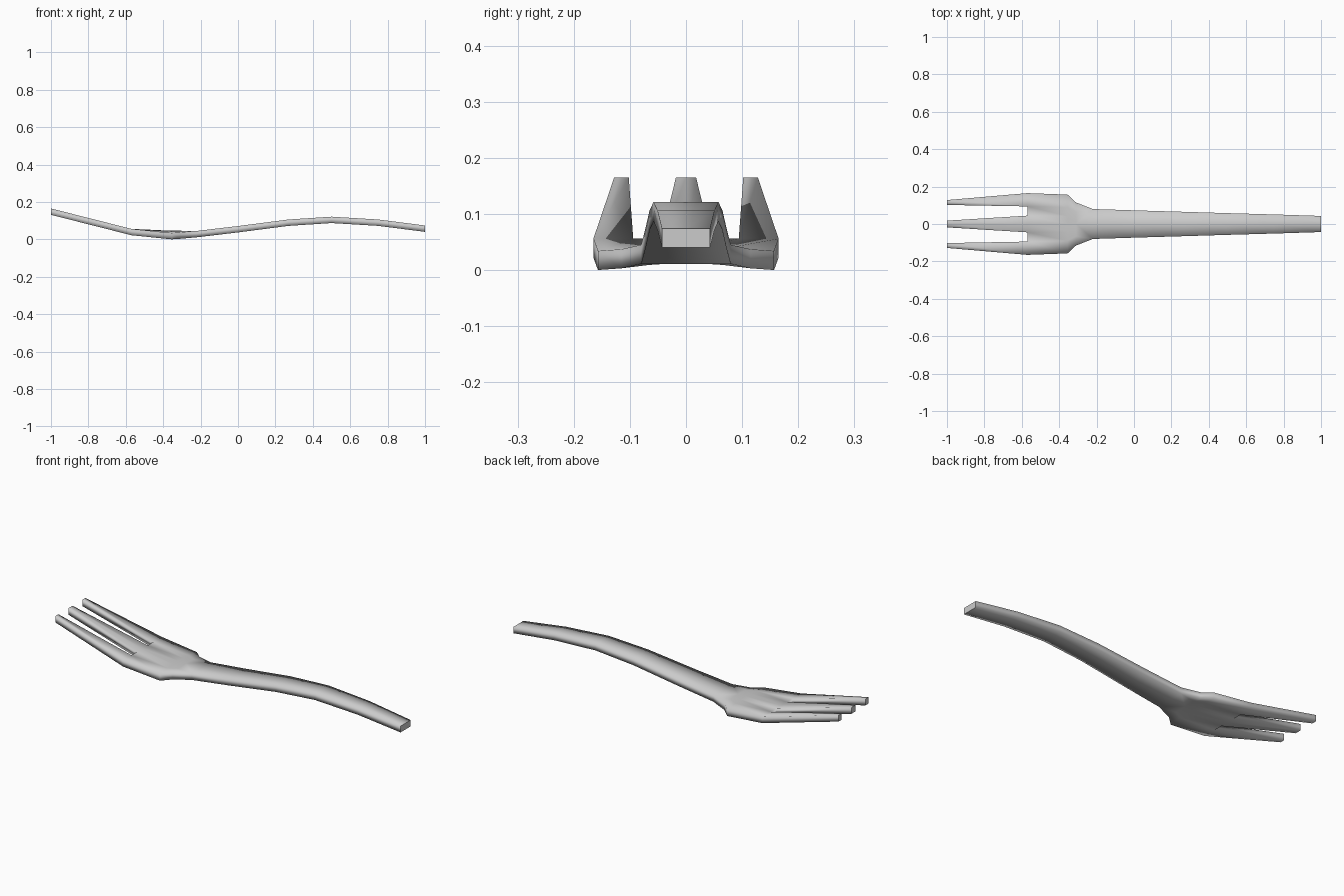
import bpy
import bmesh

cube = bpy.data.objects.get("Cube")
if cube:
    bpy.data.objects.remove(cube, do_unlink=True)

steel = bpy.data.materials.new("brushed_grey")
steel.use_nodes = True
grey = (0.6, 0.6, 0.6, 1)
steel.diffuse_color = grey
steel.node_tree.nodes["Principled BSDF"].inputs["Base Color"].default_value = grey

THICK = 0.034
bm = bmesh.new()


def station(x, ys, zs):
    """One cross-section: a row of bottom vertices and a row of top ones."""
    low = [bm.verts.new((x, y, z)) for y, z in zip(ys, zs)]
    top = [bm.verts.new((x, y, z + THICK)) for y, z in zip(ys, zs)]
    return low, top


def skin(a, b):
    """Top, bottom faces between two equally wide stations."""
    for row in (0, 1):
        for i in range(len(a[row]) - 1):
            bm.faces.new((a[row][i], a[row][i + 1], b[row][i + 1], b[row][i]))


def wall(a, b, i):
    """Side face along column i."""
    bm.faces.new((a[0][i], b[0][i], b[1][i], a[1][i]))


def cap(a, sharp=True):
    """End face, with hard edges round it if sharp."""
    for i in range(len(a[0]) - 1):
        f = bm.faces.new((a[0][i], a[0][i + 1], a[1][i + 1], a[1][i]))
        if sharp:
            for e in (bm.edges.get((a[0][i], a[0][i + 1])), bm.edges.get((a[1][i], a[1][i + 1]))):
                e.smooth = False
    if sharp:
        for i in (0, -1):
            bm.edges.get((a[0][i], a[1][i])).smooth = False


# Handle: x, half width, underside height
handle = [station(x, (-w, 0, w), (z,) * 3) for x, w, z in (
    (1, 0.043, 0.04), (0.75, 0.051, 0.072), (0.5, 0.058, 0.087), (0.27, 0.065, 0.072),
    (0, 0.073, 0.037), (-0.22, 0.08, 0.011))]
for a, b in zip(handle, handle[1:]):
    skin(a, b)
    wall(a, b, 0)
    wall(a, b, 2)
cap(handle[0])

# Bowl: x, half width, underside at the rim and in the middle
SPLIT = (-1, -0.57, -0.27, 0, 0.27, 0.57, 1)
bowl = []
for x, w, rim, mid in ((-0.31, 0.115, 0.003, 0.012), (-0.355, 0.157, 0, 0.012),
                       (-0.57, 0.165, 0.022, 0.022)):
    bowl.append(station(x, [s * w for s in SPLIT], [mid + (rim - mid) * s * s for s in SPLIT]))
for a, b in zip(bowl, bowl[1:]):
    skin(a, b)
    wall(a, b, 0)
    wall(a, b, 6)

# Neck fans the handle out to the bowl
neck, first = handle[-1], bowl[0]
for row in (0, 1):
    n, f = neck[row], first[row]
    for edge, cols in ((n[0], (0, 1, 2, 3)), (n[2], (6, 5, 4, 3))):
        for i, j in zip(cols, cols[1:]):
            bm.faces.new((edge, f[i], f[j]))
        bm.faces.new((edge, f[3], n[1]))
for i, j in ((0, 0), (2, 6)):
    bm.faces.new((neck[0][i], first[0][j], first[1][j], neck[1][i]))

# Tines: bowl columns at the root, edge positions at the tip
root = bowl[-1]
for start, stop, ys in ((0, 2, (-0.128, -0.102)), (2, 5, (-0.018, 0, 0.018)), (5, 7, (0.102, 0.128))):
    base = (root[0][start:stop], root[1][start:stop])
    tip = station(-1, ys, [0.131] * len(ys))
    skin(base, tip)
    wall(base, tip, 0)
    wall(base, tip, -1)
    cap(tip)

# Gaps between the tines
for i in (1, 4):
    cap((root[0][i:i + 2], root[1][i:i + 2]), sharp=False)

bmesh.ops.recalc_face_normals(bm, faces=bm.faces)
for f in bm.faces:
    f.smooth = True
mesh = bpy.data.meshes.new("fork")
bm.to_mesh(mesh)
bm.free()
mesh.materials.append(steel)
bpy.context.collection.objects.link(bpy.data.objects.new("fork", mesh))
